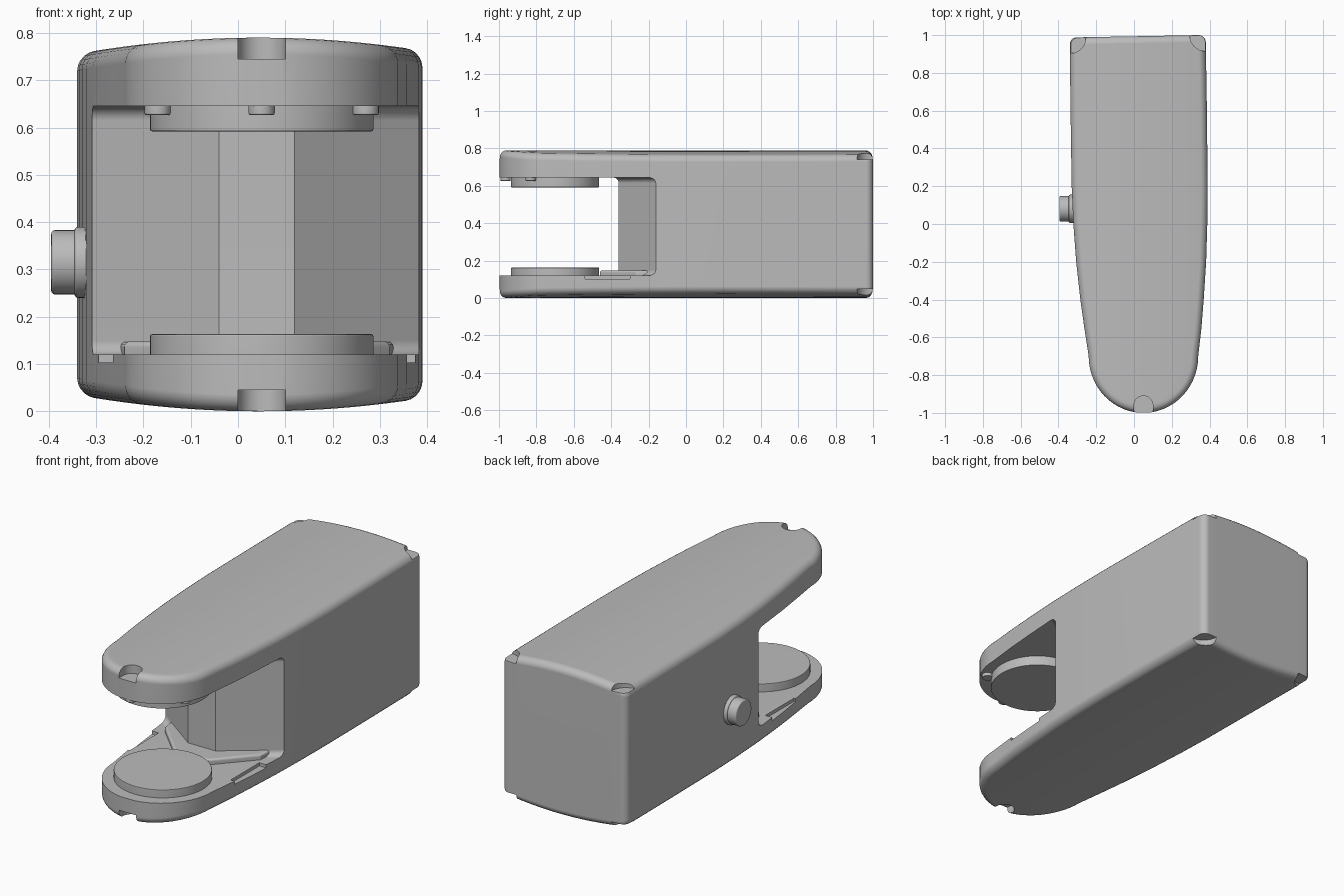
import bpy
import bmesh
from math import sin, cos, pi, radians

if "Cube" in bpy.data.objects:
    bpy.data.objects.remove(bpy.data.objects["Cube"], do_unlink=True)

HEIGHT, MID, ROUND, COLS = 0.79, 0.045, 0.035, 10
NOSE = (0.05, -0.70)

grey = bpy.data.materials.new("plain grey")
grey.use_nodes = True
grey.diffuse_color = (0.5, 0.5, 0.5, 1)
grey.node_tree.nodes["Principled BSDF"].inputs["Base Color"].default_value = (0.5, 0.5, 0.5, 1)


def finish_mesh(name, bm):
    bmesh.ops.recalc_face_normals(bm, faces=bm.faces)
    mesh = bpy.data.meshes.new(name)
    bm.to_mesh(mesh)
    bm.free()
    mesh.materials.append(grey)
    ob = bpy.data.objects.new(name, mesh)
    bpy.context.collection.objects.link(ob)
    return ob


def activate(ob):
    bpy.ops.object.select_all(action='DESELECT')
    ob.select_set(True)
    bpy.context.view_layer.objects.active = ob


def bevel(ob, width, segments=3, angle=60):
    mod = ob.modifiers.new("rounding", 'BEVEL')
    mod.width, mod.segments = width, segments
    mod.limit_method, mod.angle_limit = 'ANGLE', radians(angle)
    activate(ob)
    bpy.ops.object.modifier_apply(modifier=mod.name)


def smooth(ob):
    activate(ob)
    bpy.ops.object.shade_smooth_by_angle(angle=radians(32))
    mod = ob.modifiers.new("even shading", 'WEIGHTED_NORMAL')
    mod.keep_sharp = True


def prism(name, points, z0, z1):
    bm = bmesh.new()
    low = [bm.verts.new((x, y, z0)) for x, y in points]
    high = [bm.verts.new((x, y, z1)) for x, y in points]
    bm.faces.new(low)
    bm.faces.new(high)
    n = len(points)
    for i in range(n):
        j = (i + 1) % n
        bm.faces.new((low[i], low[j], high[j], high[i]))
    return finish_mesh(name, bm)


def arc(cx, cy, r, start=0, end=2 * pi, steps=48):
    return [(cx + r * cos(start + (end - start) * i / steps),
             cy + r * sin(start + (end - start) * i / steps)) for i in range(steps)]


def cut(ob, cutter):
    cutter.hide_render = True
    mod = ob.modifiers.new("cut", 'BOOLEAN')
    mod.operation, mod.solver, mod.object = 'DIFFERENCE', 'EXACT', cutter
    activate(ob)
    bpy.ops.object.modifier_apply(modifier=mod.name)
    bpy.data.objects.remove(cutter, do_unlink=True)


def crown(x):
    return HEIGHT - 0.03 * ((x - MID) / 0.36) ** 2


def half_outline(side, back_x, back_y, stations):
    # rounded back corner, gently curved flank, quarter of the nose
    r = ROUND + 0.002
    pts = [(back_x - side * r * (1 - sin(t)), back_y - r * (1 - cos(t)))
           for t in (pi / 2 * i / 5 for i in range(6))]
    pts += stations
    for i in range(14):
        a = pi / 2 * i / 14.3
        pts.append((NOSE[0] + side * 0.29 * cos(a), NOSE[1] - 0.30 * sin(a)))
    return pts


def build_body():
    right = half_outline(1, 0.38, 1.0, [(0.386, 0.6), (0.39, 0.2), (0.388, 0),
                                        (0.382, -0.2), (0.369, -0.4), (0.357, -0.55)])
    left = half_outline(-1, -0.34, 0.988, [(-0.336, 0.6), (-0.33, 0.2), (-0.321, 0),
                                           (-0.306, -0.2), (-0.284, -0.4), (-0.263, -0.55)])
    n = len(right)
    (lx, ly), (rx, ry) = left[0], right[0]
    back = [(lx + (rx - lx) * i / COLS, ly + (ry - ly) * i / COLS) for i in range(1, COLS)]
    outline = right + left[::-1] + back
    total = len(outline)

    bm = bmesh.new()

    def ring(t, upper):
        verts = []
        for i, (x, y) in enumerate(outline):
            ax, ay = outline[i - 1]
            bx, by = outline[(i + 1) % total]
            tx, ty = bx - ax, by - ay
            size = (tx * tx + ty * ty) ** 0.5
            inset = ROUND * (1 - cos(t))
            px, py = x + ty / size * inset, y - tx / size * inset
            z = crown(px) - ROUND * (1 - sin(t))
            verts.append(bm.verts.new((px, py, z if upper else HEIGHT - z)))
        return verts

    def cap(loop, upper):
        last = [loop[2 * n - 1]] + loop[2 * n:] + [loop[0]]
        for i in range(1, n - 1):
            a, b = loop[2 * n - 1 - i], loop[i]
            row = [a]
            for c in range(1, COLS):
                p = a.co.lerp(b.co, c / COLS)
                p.z = crown(p.x) if upper else HEIGHT - crown(p.x)
                row.append(bm.verts.new(p))
            row.append(b)
            for c in range(COLS):
                bm.faces.new((last[c], last[c + 1], row[c + 1], row[c]))
            last = row
        bm.faces.new(last + [loop[n - 1], loop[n]])

    steps = [pi / 2 * i / 5 for i in range(6)]
    rings = [ring(t, False) for t in reversed(steps)] + [ring(t, True) for t in steps]
    for low, high in zip(rings, rings[1:]):
        for i in range(total):
            j = (i + 1) % total
            bm.faces.new((low[i], low[j], high[j], high[i]))
    cap(rings[0], False)
    cap(rings[-1], True)
    return finish_mesh("body", bm)


body = build_body()

# Open mouth between the arms, leaving a pointed neck behind it
mouth = prism("mouth_cutter", [(-1, -2), (1, -2), (1, -0.16), (0.385, -0.16), (0.12, -0.36),
                               (-0.04, -0.36), (-0.315, -0.16), (-1, -0.16)], 0.12, 0.645)
bevel(mouth, 0.03, 4)
cut(body, mouth)

# Shallow steps at both edges of the lower arm
for x0, x1 in ((0.335, 0.6), (-0.6, -0.255)):
    cut(body, prism("step_cutter", [(x0, -0.54), (x1, -0.54), (x1, -0.3), (x0, -0.3)], 0.103, 0.2))

# Nose notches and rear corner notches, above and below
for z0, z1 in ((0.745, 0.9), (-0.1, 0.045)):
    slot = arc(NOSE[0], -0.96, 0.05, 0, pi, 24) + [(0, -0.96), (0, -1.2), (0.1, -1.2)]
    cut(body, prism("slot_cutter", slot, z0, z1))
for z0, z1 in ((0.742, 0.9), (-0.1, 0.048)):
    for x, y in ((-0.34, 0.988), (0.38, 1.0)):
        cut(body, prism("corner_cutter", arc(x, y, 0.085), z0, z1))
smooth(body)

# Round pads facing each other
for name, z0, z1 in (("upper_pad", 0.592, 0.66), ("lower_pad", 0.1, 0.163)):
    pad = prism(name, arc(*NOSE, 0.236, steps=64), z0, z1)
    bevel(pad, 0.004, 2)
    smooth(pad)

# Raised foot around the neck
foot = prism("neck_foot", [(0.33, -0.2), (0.32, -0.27), (0.15, -0.46), (-0.05, -0.46),
                           (-0.24, -0.27), (-0.25, -0.2)], 0.1, 0.148)
bevel(foot, 0.012)
smooth(foot)

# Small screws under the upper arm
for name, x, y in (("front_screw", 0.05, -0.965), ("right_screw", -0.17, -0.83),
                   ("left_screw", 0.27, -0.83)):
    screw = prism(name, arc(x, y, 0.028, steps=20), 0.626, 0.66)
    bevel(screw, 0.005, 2)
    smooth(screw)

# Side button with its collar
for name, x0, x1, r in (("button_collar", -0.346, -0.30, 0.075), ("button", -0.395, -0.32, 0.068)):
    bpy.ops.mesh.primitive_cylinder_add(vertices=40, radius=r, depth=x1 - x0,
                                        location=((x0 + x1) / 2, 0.08, 0.315),
                                        rotation=(0, pi / 2, 0))
    part = bpy.context.object
    part.name = name
    part.data.materials.append(grey)
    bevel(part, 0.008)
    smooth(part)
